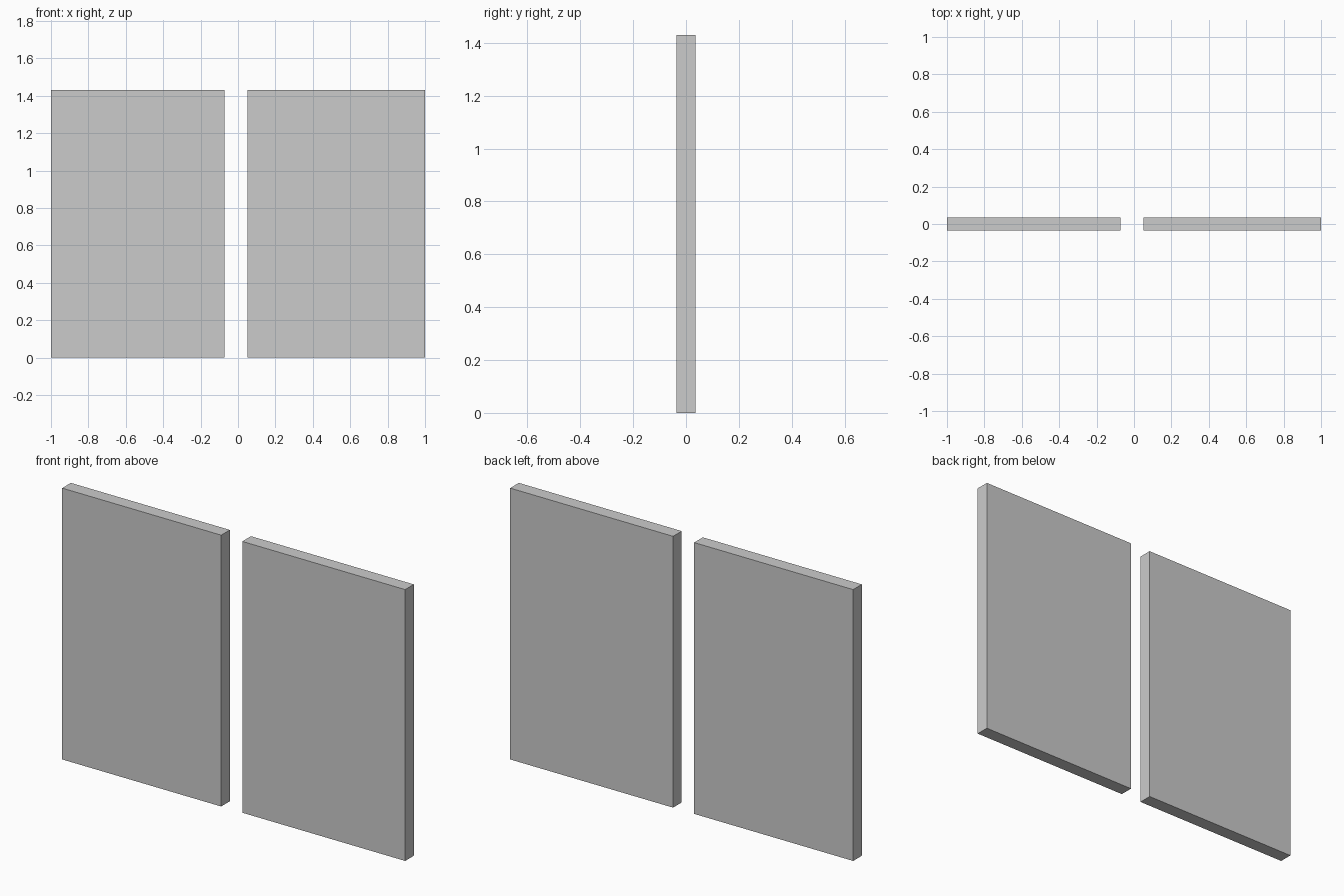
import bpy

if "Cube" in bpy.data.objects:
    bpy.data.objects.remove(bpy.data.objects["Cube"])

HEIGHT = 1.43
THICKNESS = 0.072


def panel(name, x0, x1):
    """Upright slab standing on the ground between x0 and x1."""
    bpy.ops.mesh.primitive_cube_add(size=1, location=((x0 + x1) / 2, 0, HEIGHT / 2))
    obj = bpy.context.object
    obj.name = name
    obj.scale = (x1 - x0, THICKNESS, HEIGHT)
    bpy.ops.object.transform_apply(location=False, rotation=False, scale=True)
    return obj


# Two separate panels with a narrow, slightly off-centre gap
panel("left_panel", -1.0, -0.073)
panel("right_panel", 0.05, 1.0)
